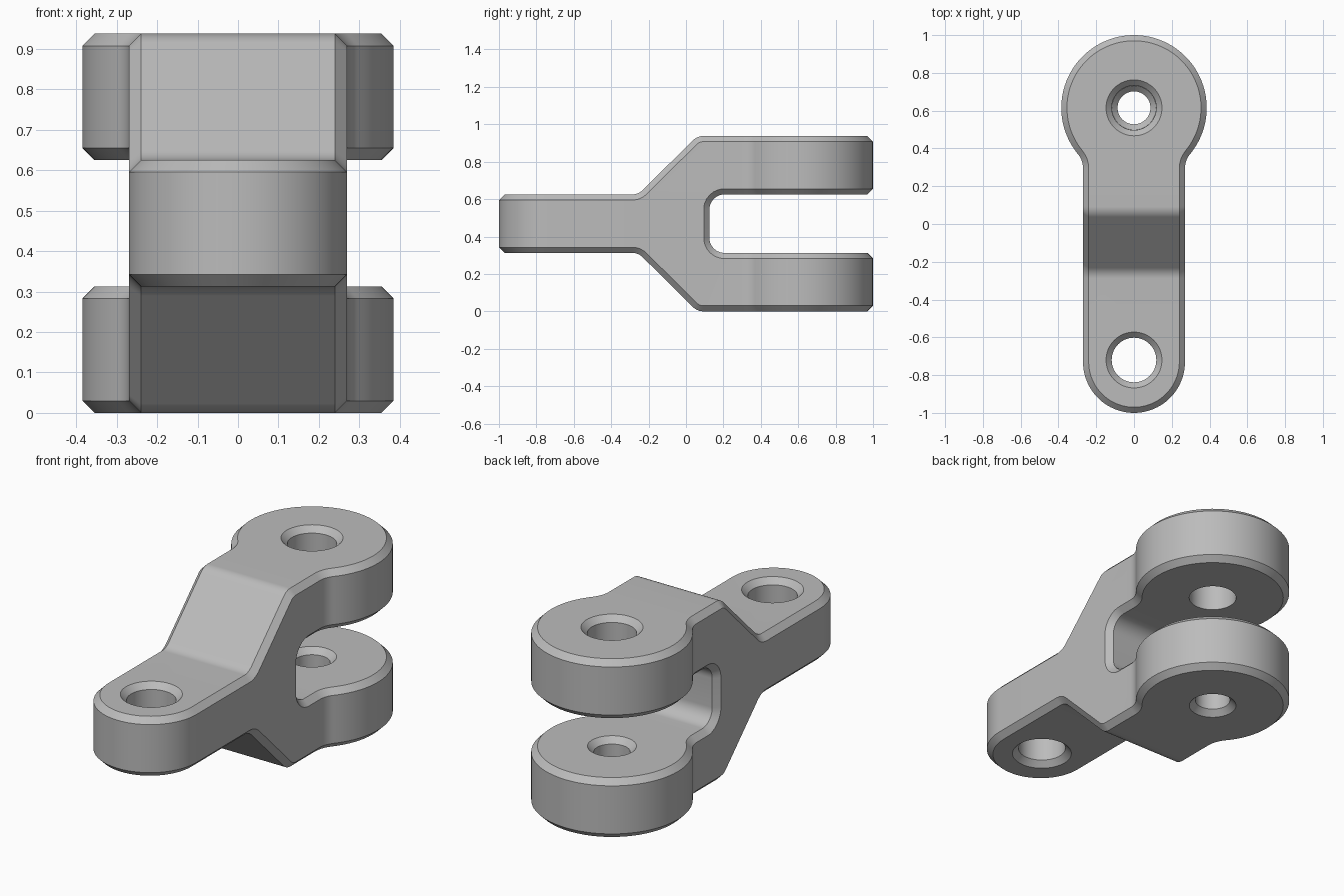
import bpy, bmesh, math
from math import sin, cos, pi, tau
from mathutils import Vector

if "Cube" in bpy.data.objects:
    bpy.data.objects.remove(bpy.data.objects["Cube"], do_unlink=True)

HEIGHT, CHAMFER = 0.9375, 0.03
SLOT_LOW, SLOT_HIGH = 0.3125, 0.625
NECK, EYE, EYE_Y, FRONT_Y = 0.27, 0.385, 0.615, -0.73


def arc(cx, cy, r, a0, a1, n):
    return [(cx + r * cos(a0 + (a1 - a0) * i / n), cy + r * sin(a0 + (a1 - a0) * i / n))
            for i in range(n + 1)]


def rounded(corners, n=8):
    """Outline with each (u, v, radius) corner replaced by a tangent arc."""
    out = []
    for i, (u, v, r) in enumerate(corners):
        p = Vector((u, v))
        if r == 0:
            out.append(p)
            continue
        a = (Vector(corners[i - 1][:2]) - p).normalized()
        b = (Vector(corners[(i + 1) % len(corners)][:2]) - p).normalized()
        half = a.angle(b) / 2
        c = p + (a + b).normalized() * (r / sin(half))
        start = p + a * (r / math.tan(half)) - c
        end = p + b * (r / math.tan(half)) - c
        for k in range(n + 1):
            out.append(c + start.lerp(end, k / n).normalized() * r
                       if k not in (0, n) else c + (start if k == 0 else end))
    return out


def finish(name, bm):
    bmesh.ops.recalc_face_normals(bm, faces=bm.faces)
    mesh = bpy.data.meshes.new(name)
    bm.to_mesh(mesh)
    bm.free()
    obj = bpy.data.objects.new(name, mesh)
    bpy.context.collection.objects.link(obj)
    return obj


def prism(name, points, shift):
    """Extrude a closed outline of 3D points along a vector."""
    bm = bmesh.new()
    face = bm.faces.new([bm.verts.new(p) for p in points])
    moved = bmesh.ops.extrude_face_region(bm, geom=[face])["geom"]
    bmesh.ops.translate(bm, vec=shift, verts=[g for g in moved if isinstance(g, bmesh.types.BMVert)])
    return finish(name, bm)


def lathe(name, y, profile, n=64):
    """Closed solid of revolution about a vertical axis, from (radius, z) pairs."""
    bm = bmesh.new()
    rings = [[bm.verts.new((r * cos(tau * i / n), y + r * sin(tau * i / n), z)) for i in range(n)]
             for r, z in profile]
    for low, high in zip(rings, rings[1:]):
        for i in range(n):
            j = (i + 1) % n
            bm.faces.new((low[i], low[j], high[j], high[i]))
    bm.faces.new(rings[0])
    bm.faces.new(rings[-1])
    return finish(name, bm)


def apply(obj, kind, **settings):
    mod = obj.modifiers.new(kind, kind)
    for key, value in settings.items():
        setattr(mod, key, value)
    bpy.context.view_layer.objects.active = obj
    bpy.ops.object.modifier_apply(modifier=mod.name)


def boolean(obj, other, operation):
    apply(obj, "BOOLEAN", object=other, operation=operation, solver="EXACT")
    bpy.data.objects.remove(other, do_unlink=True)


# Side profile: single arm in front, sloped shoulders, two fork arms behind
R = 0.08
side = rounded([
    (-1.2, SLOT_LOW, 0), (-0.255, SLOT_LOW, R), (0.06, 0, R), (1.2, 0, 0),
    (1.2, SLOT_LOW, 0), (0.125, SLOT_LOW, R), (0.125, SLOT_HIGH, R), (1.2, SLOT_HIGH, 0),
    (1.2, HEIGHT, 0), (0.06, HEIGHT, R), (-0.255, SLOT_HIGH, R), (-1.2, SLOT_HIGH, 0)])
link = prism("clevis_link", [(-0.6, y, z) for y, z in side], (1.2, 0, 0))

# Plan outline: rounded front, straight neck, blended round eye at the back
BLEND = 0.12
blend_y = EYE_Y - math.sqrt((EYE + BLEND) ** 2 - (NECK + BLEND) ** 2)
lean = math.atan2(blend_y - EYE_Y, NECK + BLEND)
plan = arc(0, FRONT_Y, NECK, -pi, 0, 40)
plan += arc(NECK + BLEND, blend_y, BLEND, pi, pi + lean, 10)
plan += arc(0, EYE_Y, EYE, lean, pi - lean, 64)[1:]
plan += arc(-NECK - BLEND, blend_y, BLEND, -lean, 0, 10)[1:]
outline = prism("plan_outline", [(x, y, -0.2) for x, y in plan], (0, 0, 1.4))
boolean(link, outline, "INTERSECT")

# Chamfer every rim
apply(link, "BEVEL", width=CHAMFER, segments=1, limit_method="ANGLE",
      angle_limit=math.radians(40), use_clamp_overlap=False)

# Countersunk pin holes
E = 0.02
WIDE, NARROW = 0.118, 0.087
fork_hole = lathe("fork_hole", EYE_Y, [
    (WIDE + E, -E), (NARROW, CHAMFER), (NARROW, SLOT_LOW - CHAMFER), (WIDE, SLOT_LOW + 0.001),
    (WIDE, HEIGHT - CHAMFER), (WIDE + CHAMFER + E, HEIGHT + E)])
boolean(link, fork_hole, "DIFFERENCE")
arm_hole = lathe("arm_hole", FRONT_Y + 0.01, [
    (WIDE + CHAMFER + E, SLOT_LOW - E), (WIDE, SLOT_LOW + CHAMFER),
    (WIDE, SLOT_HIGH - CHAMFER), (WIDE + CHAMFER + E, SLOT_HIGH + E)])
boolean(link, arm_hole, "DIFFERENCE")

# Plain grey metal
grey = bpy.data.materials.new("plain_grey")
grey.use_nodes = True
colour = (0.5, 0.5, 0.5, 1)
grey.diffuse_color = colour
grey.node_tree.nodes["Principled BSDF"].inputs["Base Color"].default_value = colour
link.data.materials.clear()
link.data.materials.append(grey)

bpy.ops.object.select_all(action="DESELECT")
link.select_set(True)
bpy.context.view_layer.objects.active = link
bpy.ops.object.shade_smooth_by_angle(angle=math.radians(30))
